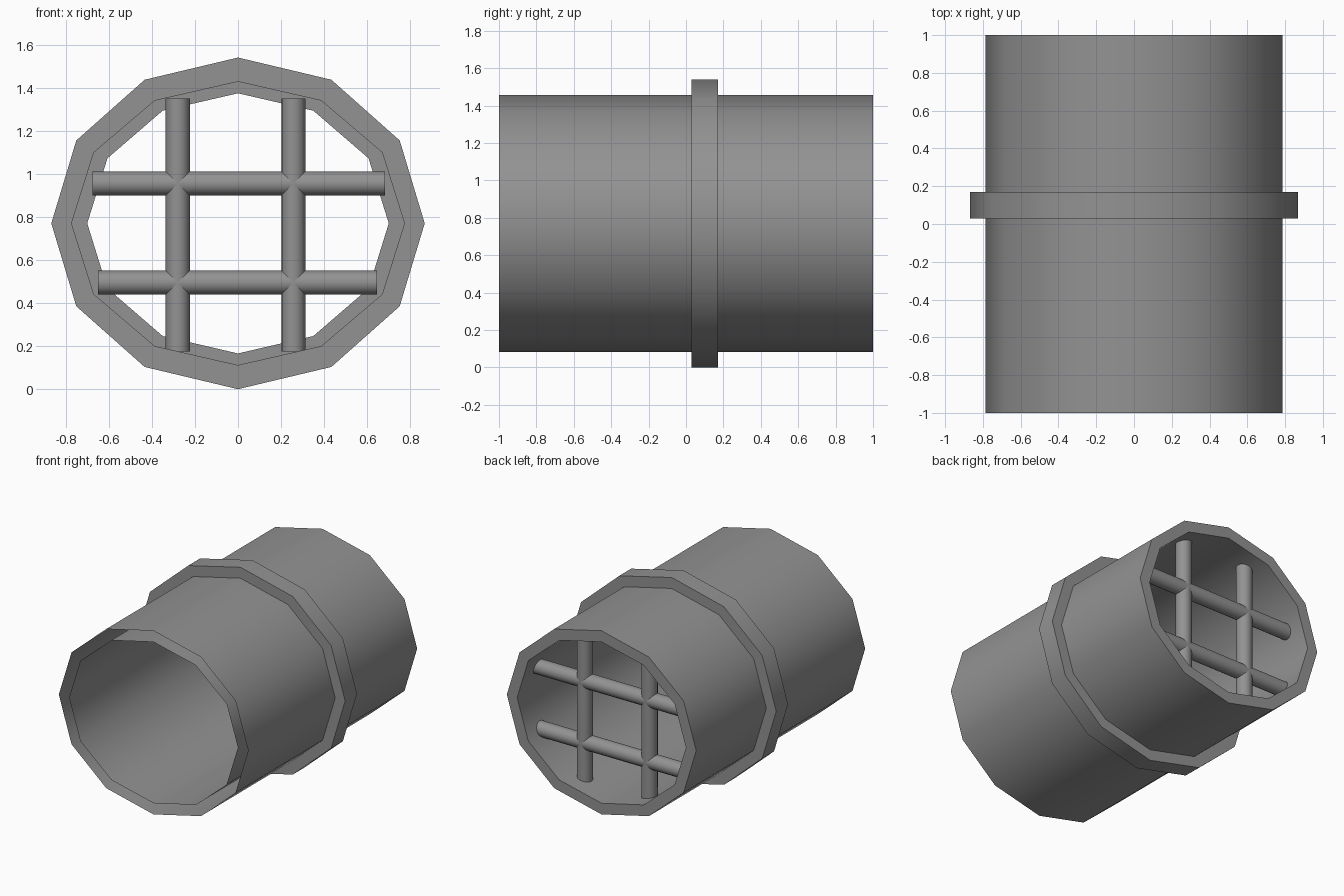
import bpy, bmesh, math
from mathutils import Matrix, Vector

cube = bpy.data.objects.get("Cube")
if cube:
    bpy.data.objects.remove(cube, do_unlink=True)

SIDES = 12
MID_Z = 0.77

# Single grey material
grey = bpy.data.materials.new("dull_grey")
grey.use_nodes = True
colour = (0.29, 0.29, 0.29, 1)
grey.diffuse_color = colour
grey.node_tree.nodes["Principled BSDF"].inputs["Base Color"].default_value = colour


def finish(name, bm):
    """Turn a bmesh into a smooth-shaded object with sharp rims."""
    mesh = bpy.data.meshes.new(name)
    bm.to_mesh(mesh)
    bm.free()
    mesh.materials.append(grey)
    obj = bpy.data.objects.new(name, mesh)
    bpy.context.collection.objects.link(obj)
    bpy.ops.object.select_all(action="DESELECT")
    obj.select_set(True)
    bpy.context.view_layer.objects.active = obj
    bpy.ops.object.shade_smooth_by_angle(angle=math.radians(40))
    return obj


def loft(name, profile, closed):
    """Join oval rings, each given as (y, half width, half height)."""
    bm = bmesh.new()
    rings = []
    for y, rx, rz in profile:
        angles = [2 * math.pi * i / SIDES for i in range(SIDES)]
        rings.append([bm.verts.new((rx * math.cos(a), y, MID_Z + rz * math.sin(a)))
                      for a in angles])
    pairs = list(zip(rings, rings[1:]))
    if closed:
        pairs.append((rings[-1], rings[0]))
    for a, b in pairs:
        for i in range(SIDES):
            j = (i + 1) % SIDES
            bm.faces.new((a[i], b[i], b[j], a[j]))
    return finish(name, bm)


def bar(name, start, end):
    """Round bar between two points."""
    start, end = Vector(start), Vector(end)
    axis = end - start
    turn = axis.to_track_quat("Z", "Y").to_matrix().to_4x4()
    bm = bmesh.new()
    bmesh.ops.create_cone(bm, cap_ends=True, segments=16, radius1=0.056,
                          radius2=0.056, depth=axis.length,
                          matrix=Matrix.Translation((start + end) / 2) @ turn)
    return finish(name, bm)


# Double-walled pipe: closed rim at the back, open gap between walls at the front
OUTER, INNER = (0.785, 0.688), (0.70, 0.604)
loft("pipe", [(-1, *OUTER), (1, *OUTER), (1, *INNER), (-1, *INNER)], False)

# Collar around the middle, its inner edge reaching through the outer wall
RIM, BORE = (0.867, 0.77), (0.773, 0.658)
loft("collar", [(0.03, *RIM), (0.17, *RIM), (0.17, *BORE), (0.03, *BORE)], True)

# Crossed grate bars near the back opening
BAR_Y = 0.83
for side, x in (("right", -0.28), ("left", 0.257)):
    bar(side + "_upright_bar", (x, BAR_Y, 0.175), (x, BAR_Y, 1.35))
for level, z, x0, x1 in (("upper", 0.955, -0.675, 0.683), ("lower", 0.495, -0.65, 0.645)):
    bar(level + "_cross_bar", (x0, BAR_Y, z), (x1, BAR_Y, z))
